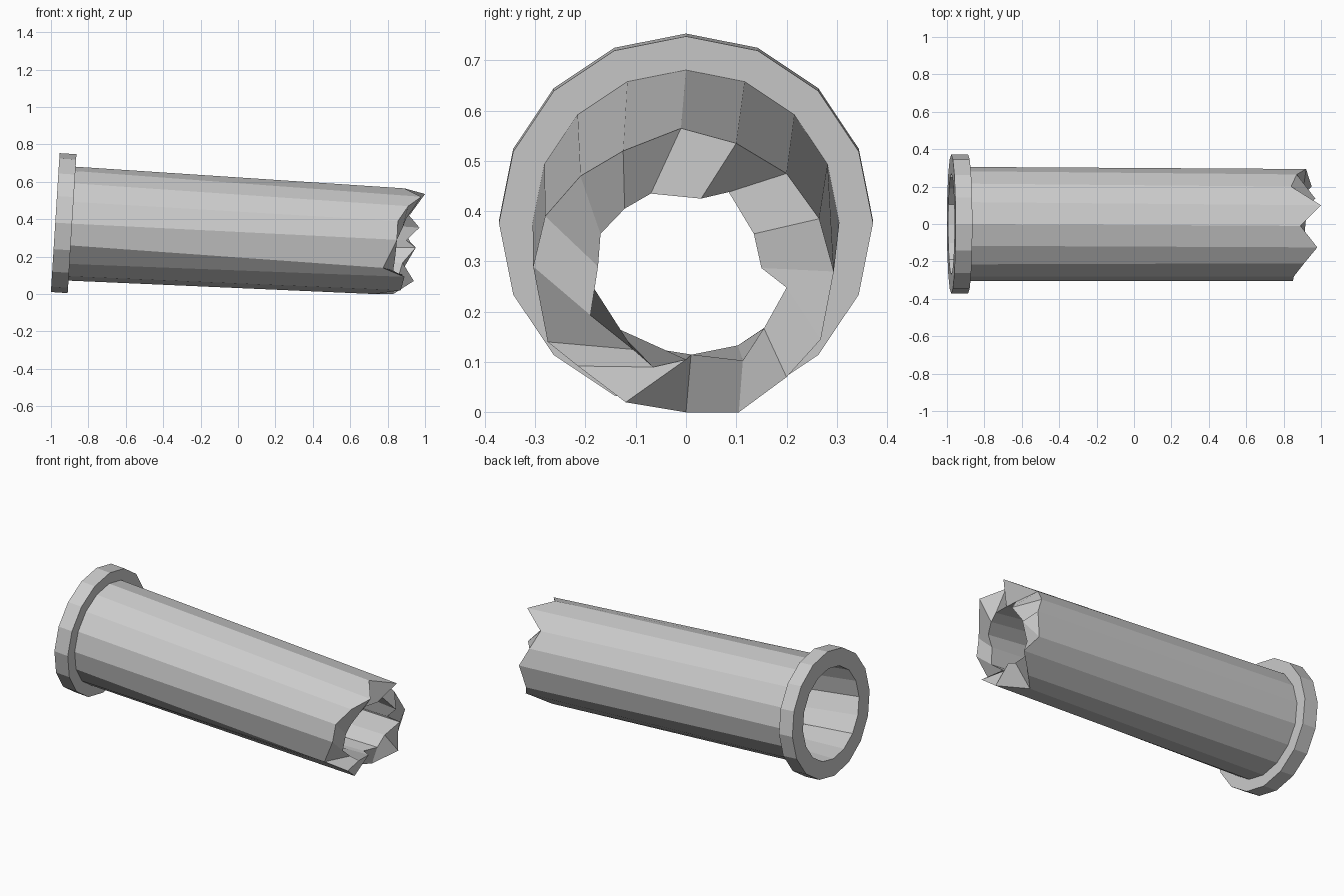
import bpy, bmesh
from math import sin, cos, pi, radians
from mathutils import Vector

if "Cube" in bpy.data.objects:
    bpy.data.objects.remove(bpy.data.objects["Cube"])

SIDES = 16
TILT = radians(3.6)
AXIS = Vector((cos(TILT), 0, -sin(TILT)))
UP = Vector((sin(TILT), 0, cos(TILT)))
START = Vector((-0.977, 0, 0.382))

bm = bmesh.new()


def add_ring(points):
    return [bm.verts.new(p) for p in points]


def circle(dist, radius):
    # circle around the tilted pipe axis, starting at the top
    pts = []
    for k in range(SIDES):
        a = 2 * pi * k / SIDES
        pts.append(START + AXIS * dist + Vector((0, radius * sin(a), 0)) + UP * radius * cos(a))
    return pts


# jagged broken end: outer and inner lip (x, y, z)
outer_lip = [
    (.89, -.01, .565), (1.0, .10, .535), (.84, .20, .475), (.87, .265, .385),
    (.92, .294, .28), (.89, .268, .145), (.94, .20, .07), (.83, .105, .0),
    (.73, .0, .0), (.87, -.12, .02), (.89, -.215, .092), (.775, -.275, .14),
    (.85, -.304, .29), (.855, -.28, .39), (.91, -.21, .47), (.98, -.125, .52)]
inner_lip = [
    (.91, -.07, .435), (.92, .03, .425), (.90, .085, .438), (.97, .135, .355),
    (.90, .15, .287), (.95, .20, .248), (.88, .155, .167), (.86, .113, .103),
    (.84, .01, .115), (.88, .0, .105), (.86, -.065, .09), (.83, -.105, .125),
    (.84, -.19, .193), (.85, -.175, .29), (.88, -.17, .355), (.90, -.122, .405)]

# bore mouth, flange rim, pipe wall, broken lip, then back through the bore
rings = [add_ring(r) for r in (
    circle(0, 0.27), circle(0, 0.372), circle(0.09, 0.372), circle(0.09, 0.305),
    outer_lip, inner_lip)]
for i, a in enumerate(rings):
    b = rings[(i + 1) % len(rings)]
    for k in range(SIDES):
        n = (k + 1) % SIDES
        bm.faces.new((a[k], a[n], b[n], b[k]))
bmesh.ops.recalc_face_normals(bm, faces=bm.faces)

mesh = bpy.data.meshes.new("broken_pipe")
bm.to_mesh(mesh)
bm.free()
pipe = bpy.data.objects.new("broken_pipe", mesh)
bpy.context.collection.objects.link(pipe)
